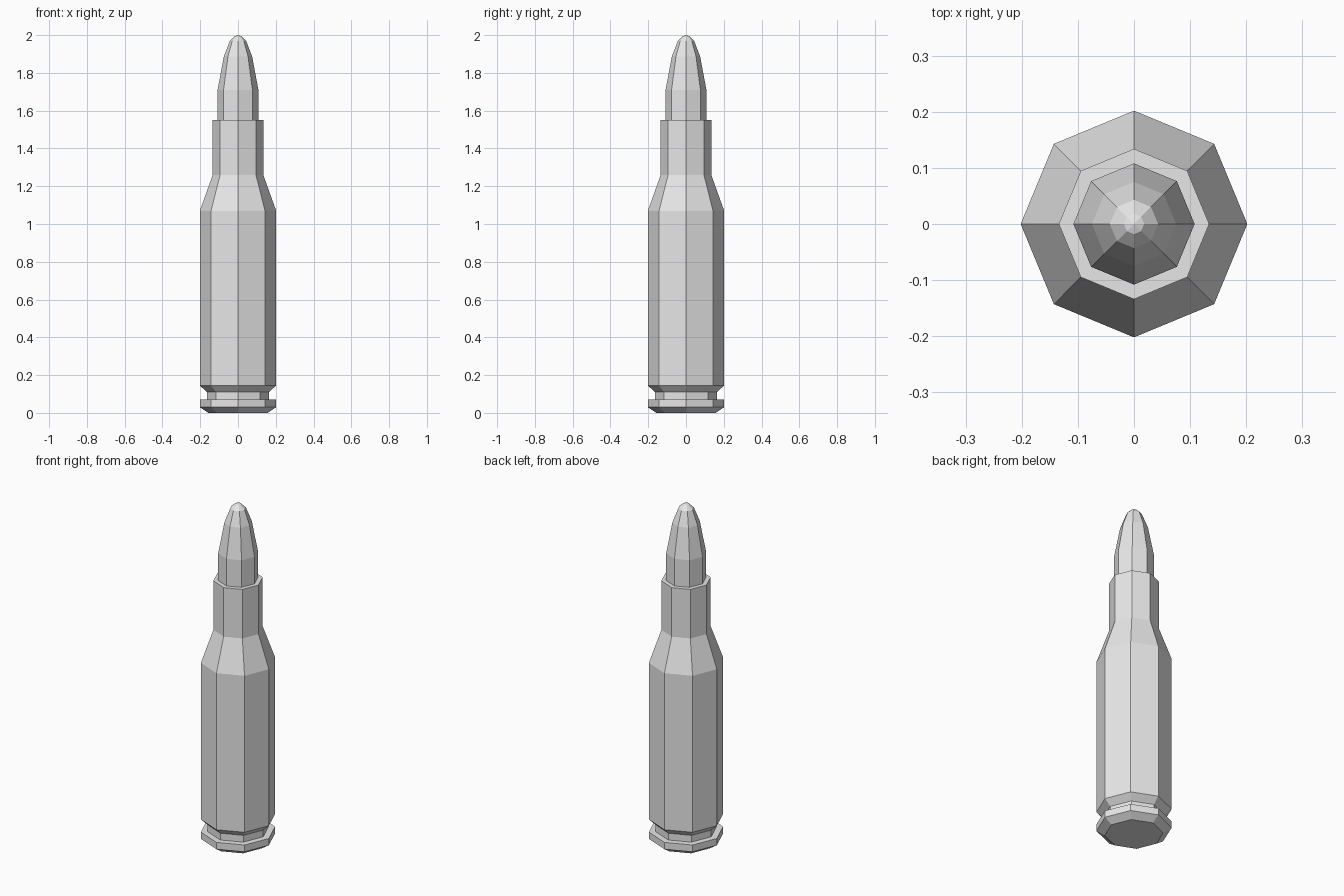
import bpy
import bmesh
from math import cos, sin, tau

SIDES = 8

cube = bpy.data.objects.get("Cube")
if cube:
    bpy.data.objects.remove(cube, do_unlink=True)

# Single plain metal colour
metal = bpy.data.materials.new("light_grey_metal")
metal.use_nodes = True
metal.diffuse_color = (0.8, 0.8, 0.8, 1)
metal.node_tree.nodes["Principled BSDF"].inputs["Base Color"].default_value = (0.8, 0.8, 0.8, 1)


def lathe(name, profile):
    """Turn a (radius, height) profile into a faceted solid; radius 0 is a point."""
    bm = bmesh.new()
    rings = []
    for r, z in profile:
        count = SIDES if r > 0 else 1
        rings.append([bm.verts.new((r * cos(tau * i / SIDES), r * sin(tau * i / SIDES), z))
                      for i in range(count)])
    for low, high in zip(rings, rings[1:]):
        for i in range(SIDES):
            j = (i + 1) % SIDES
            if len(high) == 1:
                bm.faces.new((low[i], low[j], high[0]))
            else:
                bm.faces.new((low[i], low[j], high[j], high[i]))
    # Flat end caps
    bm.faces.new(rings[0][::-1])
    if len(rings[-1]) > 1:
        bm.faces.new(rings[-1])
    bmesh.ops.recalc_face_normals(bm, faces=bm.faces[:])
    mesh = bpy.data.meshes.new(name)
    bm.to_mesh(mesh)
    bm.free()
    mesh.materials.append(metal)
    obj = bpy.data.objects.new(name, mesh)
    bpy.context.collection.objects.link(obj)
    return obj


# Case: bevelled rim, groove, body, shoulder and neck
lathe("case", [(0.157, 0), (0.202, 0.03), (0.202, 0.07), (0.165, 0.07), (0.165, 0.11),
               (0.202, 0.145), (0.202, 1.07), (0.134, 1.26), (0.134, 1.55)])

# Rounded tip seated in the neck
lathe("tip", [(0.108, 1.5), (0.108, 1.71), (0.075, 1.887), (0.043, 1.97),
              (0.018, 1.994), (0, 2)])
